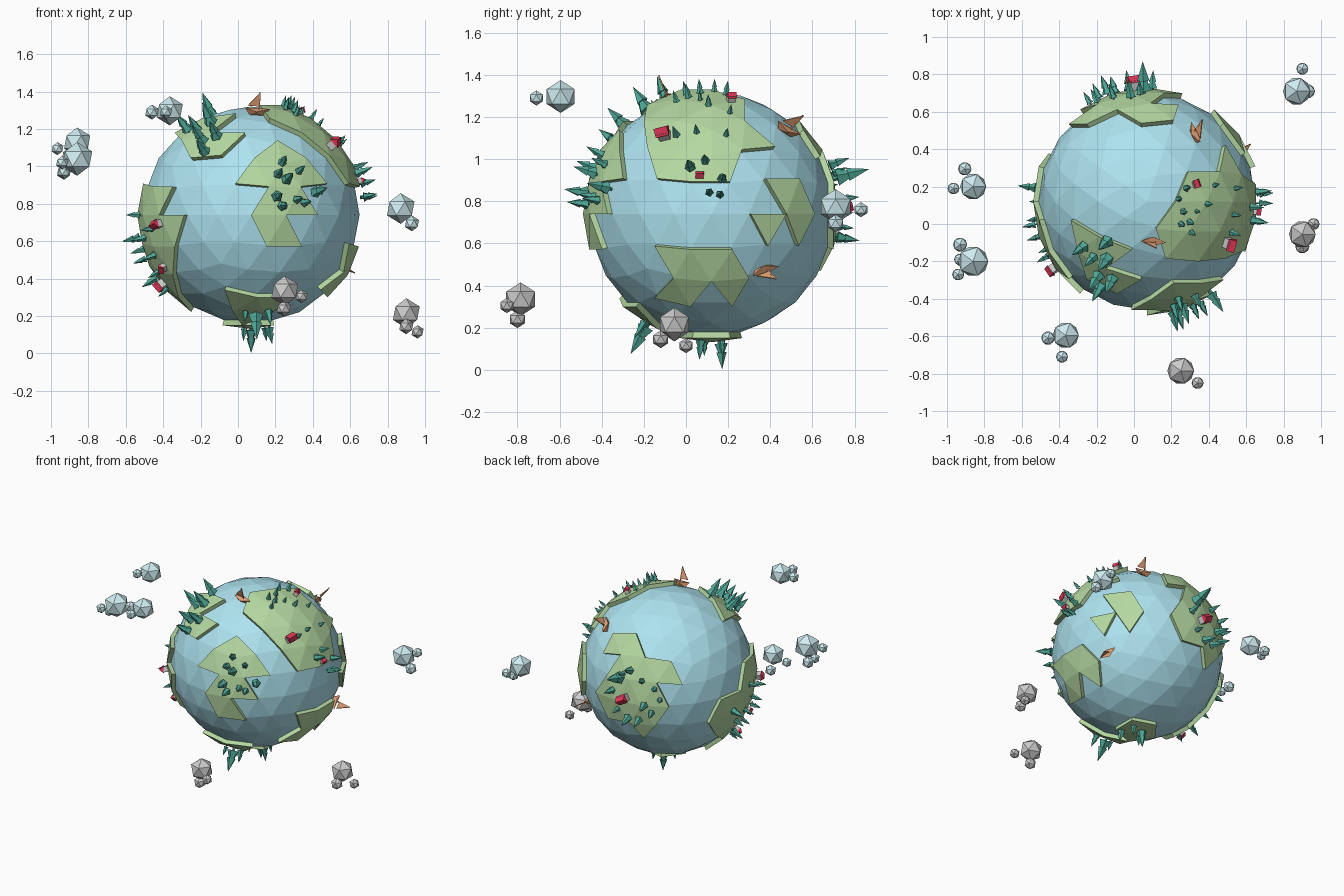
import bpy, bmesh, math, random
from mathutils import Vector, Matrix

if "Cube" in bpy.data.objects:
    bpy.data.objects.remove(bpy.data.objects["Cube"])

random.seed(4)
C, R = Vector((0.07, 0.12, 0.74)), 0.58
LAND = 1.05

def mat(name, c):
    m = bpy.data.materials.new(name)
    m.diffuse_color = (*c, 1)
    m.use_nodes = True
    m.node_tree.nodes["Principled BSDF"].inputs["Base Color"].default_value = m.diffuse_color
    return m

WATER = mat("water", (0.42, 0.77, 0.87))
GRASS = mat("grass", (0.46, 0.69, 0.36))
LEAF = mat("leaf", (0.08, 0.40, 0.32))
RED = mat("roof_red", (0.80, 0.04, 0.10))
GREY = mat("stone", (0.62, 0.62, 0.62))
SKY = mat("cloud_blue", (0.62, 0.84, 0.88))
WOOD = mat("boat_wood", (0.78, 0.36, 0.18))

# Sketch planes around the globe: right axis, up axis, centre, radius in sketch units
def view(r, u, cx=0, cy=0, s=100):
    r, u = Vector(r).normalized(), Vector(u).normalized()
    return r, u, r.cross(u), cx, cy, s

VIEWS = {
    "front": view((1, 0, 0), (0, 0, 1), 251.6, 215.6, 108.5),
    "right": view((0, 1, 0), (0, 0, 1), 711.8, 214.4, 122.4),
    "top": view((1, 0, 0), (0, 1, 0), 1147.6, 202.6, 108.5),
    "back": view((-.82, -.57, 0), (.26, -.37, .89), 667, 668, 86),
    "left": view((0, -1, 0), (0, 0, 1)),
    "below": view((1, 0, 0), (0, -1, 0)),
}

def direction(v, px, py):
    r, u, d, cx, cy, s = VIEWS[v]
    a, b = (px - cx) / s, (cy - py) / s
    return (r * a + u * b + d * math.sqrt(max(0, 1 - a * a - b * b))).normalized()

def inside(v, poly, n):
    r, u, d, cx, cy, s = VIEWS[v]
    if n.dot(d) < 0.05:
        return False
    x, y = cx + s * n.dot(r) * 1.02, cy - s * n.dot(u) * 1.02
    hit = False
    for (x1, y1), (x2, y2) in zip(poly, poly[1:] + poly[:1]):
        if (y1 > y) != (y2 > y) and x < (x2 - x1) * (y - y1) / (y2 - y1) + x1:
            hit = not hit
    return hit

def make(name, bm, *mats):
    bmesh.ops.recalc_face_normals(bm, faces=bm.faces)
    me = bpy.data.meshes.new(name)
    bm.to_mesh(me)
    bm.free()
    for m in mats:
        me.materials.append(m)
    return me

def place(name, me, matrix):
    ob = bpy.data.objects.new(name, me)
    ob.matrix_world = matrix
    bpy.context.collection.objects.link(ob)

# Globe of water
bm = bmesh.new()
bmesh.ops.create_icosphere(bm, subdivisions=3, radius=R)
place("ocean_globe", make("ocean_globe", bm, WATER), Matrix.Translation(C))

# Continents: globe facets inside each outline, raised
OUTLINES = [
    ("front_land", "front", [(265, 143), (302, 156), (318, 182), (309, 214), (285, 213), (297, 244),
                             (263, 248), (246, 220), (261, 192), (244, 180)]),
    ("upper_left_land", "top", [(1064, 215), (1087, 202), (1090, 232), (1118, 222), (1116, 253),
                                (1128, 284), (1108, 292), (1077, 260)]),
    ("upper_right_land", "right", [(640, 140), (652, 110), (685, 90), (735, 96), (737, 128), (765, 140),
                                   (732, 172), (740, 202), (718, 202), (702, 172), (648, 172)]),
    ("lower_right_land", "right", [(683, 240), (723, 237), (716, 268), (742, 268), (728, 298),
                                   (655, 297), (668, 268)]),
    ("diamond_land", "right", [(792, 170), (808, 204), (802, 235), (760, 233), (777, 205)]),
    ("back_land", "back", [(608, 634), (640, 631), (650, 662), (681, 665), (667, 693), (674, 711),
                           (640, 733), (612, 722), (601, 690), (616, 668)]),
    ("left_land", "left", [(10, -20), (60, -18), (55, 5), (74, 10), (54, 50), (10, 80), (-25, 60), (-35, 20)]),
    ("lower_front_land", "below", [(-20, -68), (26, -68), (26, -42), (-14, -38)]),
    ("bottom_land", "below", [(-16, -20), (30, -20), (26, 27), (-16, 27)]),
]
for name, v, poly in OUTLINES:
    bm = bmesh.new()
    bmesh.ops.create_icosphere(bm, subdivisions=3, radius=R)
    out = [f for f in bm.faces if not inside(v, poly, f.calc_center_median().normalized())]
    bmesh.ops.delete(bm, geom=out, context='FACES')
    ext = bmesh.ops.extrude_face_region(bm, geom=bm.faces[:])
    for e in ext["geom"]:
        if isinstance(e, bmesh.types.BMVert):
            e.co *= LAND
    place(name, make(name, bm, GRASS), Matrix.Translation(C))

def on_globe(n, scale, level, spin):
    rot = n.to_track_quat('Z', 'Y').to_matrix().to_4x4()
    return (Matrix.Translation(C + n * R * level) @ rot @ Matrix.Rotation(spin, 4, 'Z')
            @ Matrix.Scale(scale, 4))

# Fir tree, unit height
bm = bmesh.new()
for r, z0, z1, n in ((.06, -.1, .2, 4), (.25, .12, .7, 5), (.19, .42, 1, 5)):
    bmesh.ops.create_cone(bm, cap_ends=True, segments=n, radius1=r, radius2=r if n == 4 else 0,
                          depth=z1 - z0, matrix=Matrix.Translation((0, 0, (z0 + z1) / 2)))
tree = make("fir_tree", bm, LEAF)
TREES = [
    ("front", .11, [(281, 166), (277, 177), (297, 174), (312, 194), (276, 198), (281, 207), (295, 201),
                    (302, 204), (285, 182)]),
    ("top", .13, [(1110, 240), (1097, 255), (1102, 272), (1110, 256), (1115, 275), (1088, 245), (1104, 282)]),
    ("top", .065, [(1185, 190), (1178, 200), (1182, 212), (1188, 222), (1190, 232), (1205, 205), (1212, 187),
                   (1180, 224), (1195, 212), (1232, 190), (1230, 215), (1228, 232)]),
    ("right", .09, [(706, 164), (722, 181), (720, 196), (710, 194), (692, 170)]),
    ("back", .10, [(625, 675), (632, 672), (643, 682), (655, 690), (660, 700), (645, 705), (640, 718),
                   (620, 708), (630, 716), (652, 712), (615, 690)]),
    ("left", .09, [(20, 0), (30, 20), (40, 35), (15, 30), (28, 50), (8, 55), (0, 38), (-12, 20), (48, 12), (18, 65)]),
    ("below", .09, [(15, -52), (-5, -52), (12, 8), (-6, -5), (16, -8)]),
]
for v, h, pts in TREES:
    for p in pts:
        place("fir_tree", tree, on_globe(direction(v, *p), h * random.uniform(.8, 1.25),
                                         LAND * .985, random.uniform(0, 6)))
for n, h in ((Vector((-.03, .95, .27)), .18), (Vector((0, .07, -1)), .14), (Vector((.04, -.5, -.87)), .17)):
    place("tall_fir_tree", tree, on_globe(n.normalized(), h, LAND * .985, 0))

# House: stone walls with a gabled roof
bm = bmesh.new()
bmesh.ops.create_cube(bm, size=1, matrix=Matrix.Translation((0, 0, .35)) @ Matrix.Diagonal((.9, .75, .9, 1)))
a, b = [[bm.verts.new((x, y, z)) for y, z in ((-.5, .65), (.5, .65), (0, 1.2))] for x in (-.55, .55)]
roof = [bm.faces.new(a), bm.faces.new(b)]
roof += [bm.faces.new((a[i], a[(i + 1) % 3], b[(i + 1) % 3], b[i])) for i in range(3)]
for f in roof:
    f.material_index = 1
house = make("house", bm, GREY, RED)
for v, x, y, s, spin in (("left", 58, 8, .05, .3), ("left", 45, 46, .04, 1), ("left", 20, 60, .05, 2),
                         ("top", 1194, 186, .04, 0), ("top", 1224, 242, .06, .3), ("right", 701, 178, .035, 0),
                         ("back", 626, 698, .065, .5)):
    place("house", house, on_globe(direction(v, x, y), s, LAND * .985, spin))

# Sailing boat: pointed hull, mast and sail
bm = bmesh.new()
V = [bm.verts.new(c) for c in ((-.5, 0, .3), (0, -.2, .22), (.55, 0, .32), (0, .2, .22), (-.28, 0, 0), (.3, 0, 0))]
for idx in ((0, 1, 2, 3), (0, 4, 1), (4, 5, 1), (5, 2, 1), (0, 3, 4), (4, 3, 5), (5, 3, 2)):
    bm.faces.new([V[i] for i in idx])
bmesh.ops.create_cube(bm, size=1, matrix=Matrix.Translation((.1, 0, .6)) @ Matrix.Diagonal((.05, .05, .85, 1)))
a, b = [[bm.verts.new((x, y, z)) for x, z in ((-.38, .4), (.1, .4), (.1, 1))] for y in (-.02, .02)]
bm.faces.new(a)
bm.faces.new(b)
for i in range(3):
    bm.faces.new((a[i], a[(i + 1) % 3], b[(i + 1) % 3], b[i]))
boat = make("sail_boat", bm, WOOD)
for v, x, y, spin in (("top", 1153, 241, -.2), ("top", 1194, 137, -.7), ("right", 763, 269, .4)):
    place("sail_boat", boat, on_globe(direction(v, x, y), .13, .985, spin))

# Clouds: one big puff and small ones beside it
def puff_mesh(name, m):
    bm = bmesh.new()
    bmesh.ops.create_icosphere(bm, subdivisions=1, radius=1)
    return make(name, bm, m)

blue, grey = puff_mesh("cloud_puff", SKY), puff_mesh("rain_cloud_puff", GREY)
CLOUDS = [
    (blue, [(.87, .71, .775, .082), (.93, .71, .695, .042), (.90, .83, .76, .036)]),
    (blue, [(-.86, .20, 1.13, .078), (-.905, .295, 1.06, .04), (-.965, .19, 1.095, .035)]),
    (blue, [(-.86, -.20, 1.04, .09), (-.93, -.11, .97, .042), (-.94, -.27, 1.02, .036), (-.93, -.19, .97, .036)]),
    (blue, [(-.365, -.595, 1.297, .078), (-.46, -.61, 1.29, .04), (-.385, -.71, 1.29, .036)]),
    (grey, [(.25, -.785, .335, .08), (.34, -.85, .305, .036), (.245, -.80, .24, .042)]),
    (grey, [(.90, -.055, .215, .08), (.96, 0, .115, .036), (.90, -.12, .145, .042)]),
]
for me, puffs in CLOUDS:
    for x, y, z, r in puffs:
        place(me.name, me, Matrix.Translation((x, y, z)) @ Matrix.Scale(r, 4))
